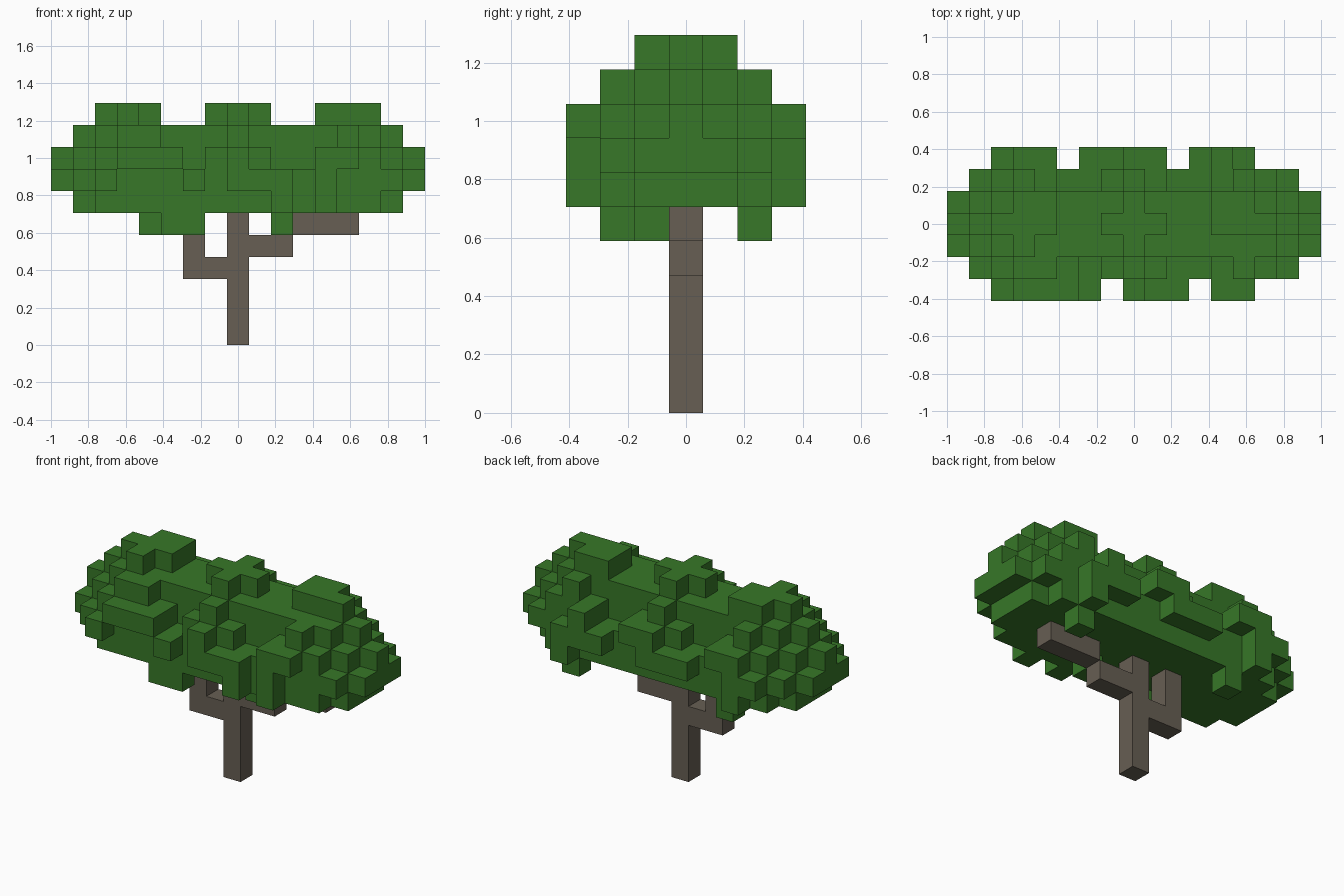
import bpy, bmesh
from mathutils import Vector

if "Cube" in bpy.data.objects:
    bpy.data.objects.remove(bpy.data.objects["Cube"])

CELL = 2 / 17
SIDES = [Vector(d) for d in ((1, 0, 0), (-1, 0, 0), (0, 1, 0),
                             (0, -1, 0), (0, 0, 1), (0, 0, -1))]


def material(name, rgb):
    mat = bpy.data.materials.new(name)
    mat.use_nodes = True
    mat.diffuse_color = (*rgb, 1)
    bsdf = next(n for n in mat.node_tree.nodes if n.type == "BSDF_PRINCIPLED")
    bsdf.inputs["Base Color"].default_value = (*rgb, 1)
    bsdf.inputs["Roughness"].default_value = 0.9
    return mat


def box(xs, ys, zs):
    """All cells in a block given as inclusive (low, high) ranges."""
    return {(x, y, z) for x in range(xs[0], xs[1] + 1)
            for y in range(ys[0], ys[1] + 1)
            for z in range(zs[0], zs[1] + 1)}


def row(xs, y, z):
    return {(x, y, z) for x in xs}


def clump(cx):
    """Stepped ball of cells, narrowing one cell per layer."""
    return {(x, y, z) for x, y, z in box((cx - 3, cx + 3), (-2, 2), (6, 9))
            if abs(x - cx) + abs(y) + abs(z - 7) <= 4}


def build_cells(name, cells, mat):
    """Outer skin of a set of cubes."""
    bm = bmesh.new()
    for cell in sorted(cells):
        centre = Vector(cell) + Vector((0, 0, 0.5))
        for n in SIDES:
            if tuple(int(v) for v in Vector(cell) + n) in cells:
                continue
            u = Vector((n.y, n.z, n.x))
            w = n.cross(u)
            corners = [centre + (n + u * a + w * b) / 2
                       for a, b in ((-1, -1), (1, -1), (1, 1), (-1, 1))]
            bm.faces.new([bm.verts.new(c * CELL) for c in corners])
    bmesh.ops.remove_doubles(bm, verts=bm.verts, dist=0.001)
    mesh = bpy.data.meshes.new(name)
    bm.to_mesh(mesh)
    bm.free()
    mesh.materials.append(mat)
    obj = bpy.data.objects.new(name, mesh)
    bpy.context.collection.objects.link(obj)
    return obj


bark = material("bark_brown", (0.135, 0.114, 0.087))
leaf = material("leaf_green", (0.038, 0.185, 0.021))

# Trunk and its two stepped branches
wood = box((0, 0), (0, 0), (0, 5))
wood |= box((-2, -1), (0, 0), (3, 3)) | box((-2, -2), (0, 0), (4, 5))
wood |= box((1, 2), (0, 0), (4, 4)) | box((3, 5), (0, 0), (5, 5))
build_cells("trunk_and_branches", wood, bark)

# Three rounded leaf clumps in a row
leaves = set()
for cx in (-5, 0, 5):
    leaves |= clump(cx)
    leaves |= row(range(cx - 1, cx + 2), 0, 10) | {(cx, 1, 10)}
# The bottom layer ends one cell short of the widest layers
leaves -= box((-8, -8), (-2, 2), (6, 6)) | box((8, 8), (-2, 2), (6, 6))

# Fill between the clumps
leaves |= box((-6, 6), (-2, 2), (6, 7)) | box((-5, 5), (-1, 1), (8, 8))
for side in (-3, 2):
    leaves |= box((side, side + 1), (-1, 1), (9, 9))

# Uneven crown tops
leaves |= {(-5, -1, 10), (-4, 1, 10), (0, -1, 10), (4, 1, 10)}
leaves |= row((-5, -4), -2, 9) | row((-4, -3), -2, 8)

# Front tufts
leaves |= row((-5, -4, -3, 0, 4, 5), -3, 8)
leaves |= row((-6, -2, 0, 1, 2, 4), -3, 7)
leaves |= row((2, 4), -3, 6)

# Back tufts
leaves |= row((-5, -4, 0, 1, 4), 3, 8)
leaves |= row((-6, -5, -2, -1, 0, 3, 4, 5), 3, 7)
leaves |= row((-5, 5), 3, 6)

# Hanging tufts
leaves |= row((-3, -2), -2, 5) | row((-4, 5), 2, 5) | {(2, -1, 5)}
build_cells("leaf_canopy", leaves, leaf)
